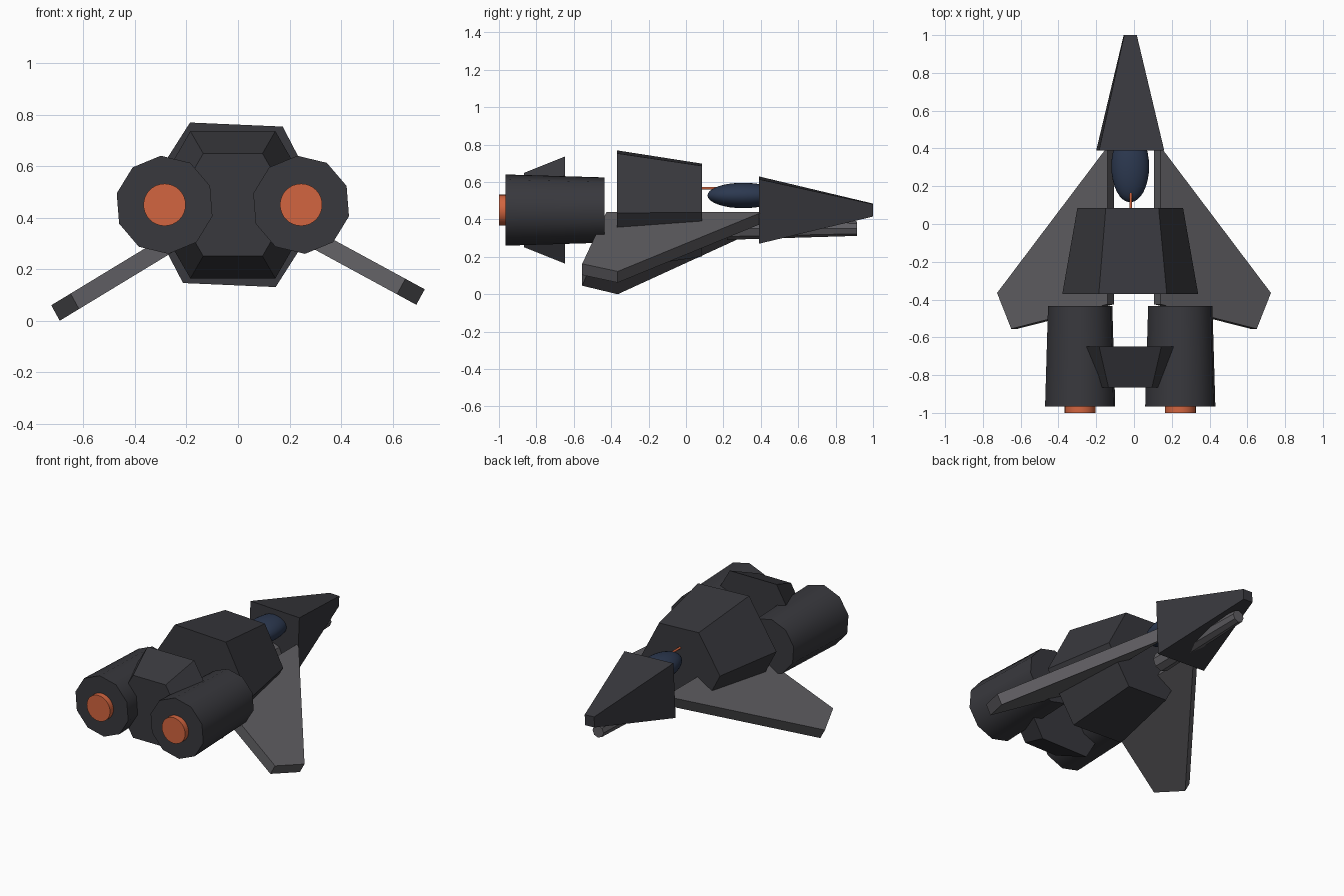
import bpy, bmesh, math

cube = bpy.data.objects.get("Cube")
if cube:
    bpy.data.objects.remove(cube, do_unlink=True)


def material(name, rgb):
    m = bpy.data.materials.new(name)
    m.use_nodes = True
    m.diffuse_color = (*rgb, 1)
    m.node_tree.nodes["Principled BSDF"].inputs["Base Color"].default_value = (*rgb, 1)
    return m


CHARCOAL = material("charcoal", (0.04, 0.04, 0.047))
GREY = material("wing grey", (0.115, 0.112, 0.122))
BLUE = material("canopy blue", (0.025, 0.04, 0.08))
ORANGE = material("exhaust orange", (0.65, 0.13, 0.05))


def finish(name, bm, mat, smooth=None):
    bmesh.ops.recalc_face_normals(bm, faces=bm.faces)
    mesh = bpy.data.meshes.new(name)
    bm.to_mesh(mesh)
    bm.free()
    mesh.materials.append(mat)
    obj = bpy.data.objects.new(name, mesh)
    bpy.context.collection.objects.link(obj)
    if smooth:
        bpy.ops.object.select_all(action="DESELECT")
        obj.select_set(True)
        bpy.context.view_layer.objects.active = obj
        bpy.ops.object.shade_smooth_by_angle(angle=math.radians(smooth))
    return obj


def frustum(name, x, z, y0, y1, r0, r1, sides, phase, mat, smooth=None):
    """Closed tapered prism along y; phase is the first corner angle in degrees."""
    bm = bmesh.new()
    angles = [math.radians(phase) + math.tau * i / sides for i in range(sides)]
    a, b = [[bm.verts.new((x + r * math.cos(t), y, z + r * math.sin(t))) for t in angles]
            for y, r in ((y0, r0), (y1, r1))]
    bm.faces.new(a)
    bm.faces.new(b)
    for i in range(sides):
        j = (i + 1) % sides
        bm.faces.new((a[i], a[j], b[j], b[i]))
    return finish(name, bm, mat, smooth)


MID_X, MID_Z = -0.02, 0.45

# Nose and hull sections
frustum("nose", MID_X, MID_Z, 0.39, 1.0, 0.244, 0.047, 4, 42.5, CHARCOAL)
frustum("main_hull", MID_X, MID_Z, -0.37, 0.085, 0.36, 0.28, 6, -2.5, CHARCOAL)
frustum("tail_hull", MID_X, MID_Z, -0.865, -0.648, 0.23, 0.33, 6, 0, CHARCOAL)

# Engines with glowing exhausts
for side, x in (("right", -0.285), ("left", 0.245)):
    frustum(side + "_engine", x, MID_Z, -0.965, -0.435, 0.191, 0.175, 10, 94.5, CHARCOAL, 40)
    frustum(side + "_exhaust", x, MID_Z, -1.0, -0.94, 0.082, 0.082, 32, 0, ORANGE, 40)

# Cannon under the nose and thin antenna behind the canopy
frustum("cannon", MID_X, 0.351, 0.22, 0.915, 0.06, 0.039, 8, 0, GREY)
frustum("antenna", MID_X + 0.003, 0.567, 0.05, 0.165, 0.007, 0.007, 8, 0, ORANGE, 50)

# Canopy
bm = bmesh.new()
bmesh.ops.create_uvsphere(bm, u_segments=32, v_segments=16, radius=1)
for v in bm.verts:
    v.co = (MID_X + 0.1 * v.co.x, 0.305 + 0.19 * v.co.y, 0.528 + 0.068 * v.co.z)
finish("canopy", bm, BLUE, 60)

# Drooping wings: outline of the upper surface, offset for thickness
ROOT_X, TIP_X = 0.14, 0.725
OUTLINE = ((ROOT_X, 0.41), (TIP_X, -0.365), (0.65, -0.555), (ROOT_X, -0.425))
for name, sign, root_z, tip_z in (("left_wing", 1, 0.44, 0.122), ("right_wing", -1, 0.415, 0.06)):
    bm = bmesh.new()
    top, low = [], []
    for x, y in OUTLINE:
        z = root_z + (tip_z - root_z) * (x - ROOT_X) / (TIP_X - ROOT_X)
        top.append(bm.verts.new((sign * x, y, z)))
        low.append(bm.verts.new((sign * (x - 0.033), y, z - 0.06)))
    bm.faces.new(top)
    bm.faces.new(low)
    for i in range(4):
        j = (i + 1) % 4
        bm.faces.new((top[i], top[j], low[j], low[i]))
    finish(name, bm, GREY)
